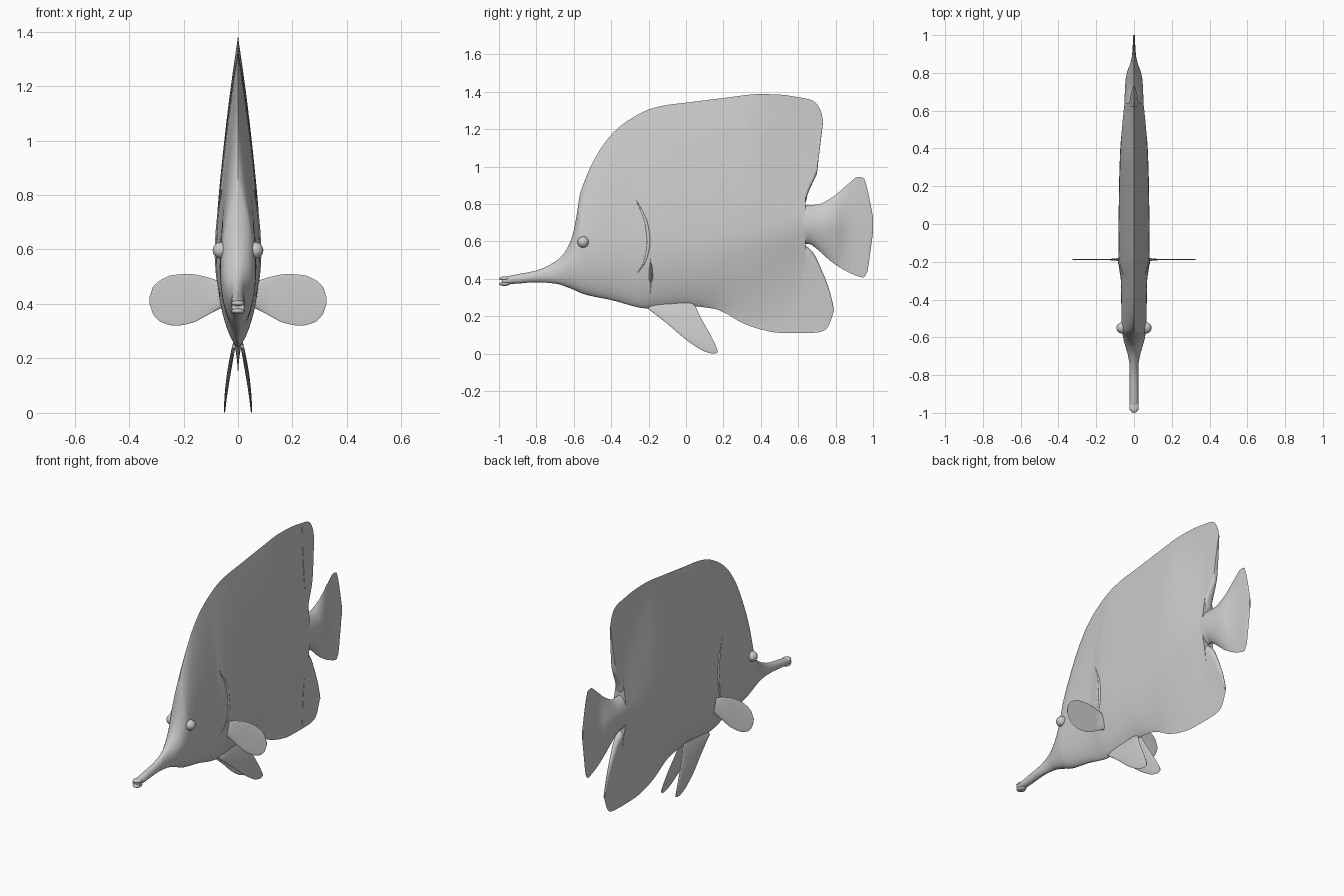
import bpy, bmesh, math
from mathutils import Vector

if "Cube" in bpy.data.objects:
    bpy.data.objects.remove(bpy.data.objects["Cube"])

grey = bpy.data.materials.new("soft_grey")
grey.diffuse_color = (0.6, 0.6, 0.6, 1)
grey.use_nodes = True
grey.node_tree.nodes["Principled BSDF"].inputs["Base Color"].default_value = grey.diffuse_color


def track(keys, y):
    """Smooth interpolation through (y, value) keys without overshoot."""
    if y <= keys[0][0]:
        return keys[0][1]
    if y >= keys[-1][0]:
        return keys[-1][1]
    i = max(k for k in range(len(keys) - 1) if keys[k][0] <= y)

    def slope(k):
        return (keys[k + 1][1] - keys[k][1]) / (keys[k + 1][0] - keys[k][0])

    def tangent(k):
        if k == 0:
            return slope(0)
        if k == len(keys) - 1:
            return slope(k - 1)
        a, b = slope(k - 1), slope(k)
        return 0 if a * b <= 0 else 2 * a * b / (a + b)

    h = keys[i + 1][0] - keys[i][0]
    t = (y - keys[i][0]) / h
    return ((2*t**3 - 3*t**2 + 1) * keys[i][1] + (t**3 - 2*t**2 + t) * h * tangent(i)
            + (3*t**2 - 2*t**3) * keys[i + 1][1] + (t**3 - t**2) * h * tangent(i + 1))


def half_width(part, y, z):
    """Half thickness of a lofted part at (y, z)."""
    top, bot = track(part["top"], y), track(part["bottom"], y)
    mid = min(max(track(part["mid"], y), bot + 1e-4), top - 1e-4)
    if z >= mid:
        u, p, q = (z - mid) / (top - mid), part["up_p"], part["up_q"]
    else:
        u, p, q = (mid - z) / (mid - bot), part["low_p"], part["low_q"]
    u = min(max(u, 0), 1)
    return track(part["width"], y) * max(0, 1 - u ** track(p, y)) ** track(q, y)


def finish(name, bm):
    bmesh.ops.recalc_face_normals(bm, faces=bm.faces[:])
    me = bpy.data.meshes.new(name)
    bm.to_mesh(me)
    bm.free()
    me.materials.append(grey)
    ob = bpy.data.objects.new(name, me)
    bpy.context.collection.objects.link(ob)
    bpy.ops.object.select_all(action='DESELECT')
    ob.select_set(True)
    bpy.context.view_layer.objects.active = ob
    bpy.ops.object.shade_smooth_by_angle(angle=math.radians(45))
    return ob


def loft(name, part, place=lambda x, y, z: (x, y, z), n=56, step=0.012):
    y0, y1 = part["top"][0][0], part["top"][-1][0]
    count = max(4, round((y1 - y0) / step))
    ys = {round(y0 + (y1 - y0) * i / count, 4) for i in range(count + 1)}
    ys |= {k[0] for k in part["top"] + part["bottom"] if y0 <= k[0] <= y1}
    bm, rings = bmesh.new(), []
    for y in sorted(ys):
        top, bot = track(part["top"], y), track(part["bottom"], y)
        ring = []
        for k in range(n):
            a = 2 * math.pi * k / n
            z = (top + bot) / 2 + (top - bot) / 2 * math.cos(a)
            side = 0 if k in (0, n // 2) else (1 if k < n // 2 else -1)
            ring.append(bm.verts.new(place(side * half_width(part, y, z), y, z)))
        rings.append(ring)
    for a, b in zip(rings, rings[1:]):
        for k in range(n):
            j = (k + 1) % n
            bm.faces.new((a[k], a[j], b[j], b[k]))
    bm.faces.new(rings[0])
    bm.faces.new(rings[-1][::-1])
    return finish(name, bm)


def const(v):
    return [(0, v)]


# Body with snout and the main run of the dorsal and anal fins
body = dict(
    top=[(-.985, .408), (-.9, .425), (-.8, .445), (-.7, .492), (-.65, .54), (-.62, .595),
         (-.6, .66), (-.58, .77), (-.57, .84), (-.54, .93), (-.5, 1.02), (-.45, 1.105),
         (-.4, 1.17), (-.35, 1.217), (-.3, 1.253), (-.2, 1.305), (-.1, 1.33), (0, 1.342),
         (.2, 1.367), (.4, 1.388), (.5, 1.385), (.64, 1.365)],
    bottom=[(-.985, .37), (-.9, .375), (-.8, .382), (-.7, .375), (-.62, .35), (-.54, .317),
            (-.4, .287), (-.2, .242), (-.1, .25), (0, .258), (.08, .25), (.15, .24),
            (.2, .222), (.3, .165), (.4, .13), (.5, .112), (.64, .11)],
    mid=[(-.985, .388), (-.8, .412), (-.7, .43), (-.6, .49), (-.5, .53), (-.3, .57),
         (0, .6), (.3, .63), (.64, .69)],
    width=[(-.985, .023), (-.75, .024), (-.7, .031), (-.65, .045), (-.6, .058), (-.55, .065),
           (-.3, .07), (-.22, .08), (-.1, .083), (0, .082), (.3, .077), (.5, .066), (.64, .05)],
    up_p=[(-.7, 2), (-.4, 1.5), (.3, 1.5), (.64, 1.1)],
    up_q=[(-.7, .5), (-.55, .8), (-.3, 1), (.3, 1), (.64, 2.5)],
    low_p=[(.1, 2), (.3, 1.6), (.64, 1.1)],
    low_q=[(-.6, .5), (-.3, .65), (.05, .75), (.3, 1.4), (.64, 2.5)])
loft("body", body, n=72)

# Tail stalk and tail fin
loft("tail_fin", dict(
    top=[(.56, .75), (.64, .795), (.7, .797), (.78, .835), (.87, .91), (.92, .945),
         (.95, .94), (.97, .88), (.985, .81), (1, .73)],
    bottom=[(.56, .63), (.62, .588), (.66, .586), (.7, .56), (.78, .49), (.88, .43),
            (.95, .408), (.97, .44), (.985, .54), (1, .65)],
    mid=const(.69),
    width=[(.56, .04), (.64, .05), (.75, .046), (.8, .038), (.85, .02), (.9, .01), (1, .004)],
    up_p=[(.64, 2), (.85, 1.4)], up_q=[(.64, .6), (.85, 1)],
    low_p=[(.64, 2), (.85, 1.4)], low_q=[(.64, .6), (.85, 1)]))

# Overhanging rear lobes of the dorsal and anal fins
lobe = dict(up_p=const(1), up_q=const(1.6), low_p=const(2), low_q=const(.5))
loft("dorsal_fin_lobe", dict(
    lobe,
    top=[(.62, 1.367), (.66, 1.36), (.69, 1.345), (.715, 1.31), (.726, 1.28), (.732, 1.25)],
    bottom=[(.62, .79), (.64, .81), (.65, .85), (.68, .92), (.7, .965), (.71, 1.05),
            (.72, 1.13), (.732, 1.23)],
    mid=[(.62, .82), (.65, .88), (.7, 1), (.732, 1.24)],
    width=[(.62, .03), (.65, .024), (.7, .014), (.732, .003)]), step=.006)
loft("anal_fin_lobe", dict(
    lobe, low_p=const(1), low_q=const(1.6), up_p=const(2), up_q=const(.5),
    top=[(.62, .59), (.64, .578), (.68, .54), (.72, .46), (.76, .36), (.78, .29), (.79, .24)],
    bottom=[(.62, .11), (.7, .113), (.74, .125), (.76, .145), (.775, .18), (.79, .225)],
    mid=[(.62, .56), (.68, .5), (.72, .42), (.76, .32), (.79, .23)],
    width=[(.62, .026), (.7, .015), (.79, .004)]), step=.006)

# Upper and lower lips
for name, z in (("upper_lip", .402), ("lower_lip", .3735)):
    bm = bmesh.new()
    bmesh.ops.create_uvsphere(bm, u_segments=20, v_segments=12, radius=1)
    for v in bm.verts:
        v.co = Vector((v.co.x * .025, v.co.y * .03 - .97, v.co.z * .011 + z))
    finish(name, bm)

flat = dict(up_p=const(2), up_q=const(.5), low_p=const(2), low_q=const(.5))
pectoral = dict(
    flat,
    top=[(.06, .48), (.12, .5), (.18, .51), (.24, .506), (.28, .49), (.31, .465), (.325, .425)],
    bottom=[(.06, .385), (.11, .36), (.17, .33), (.23, .32), (.28, .332), (.31, .36), (.325, .4)],
    mid=const(.42), width=[(.06, .012), (.12, .004), (.325, .002)])
pelvic = dict(
    flat,
    top=[(-.2, .25), (-.1, .28), (0, .28), (.05, .255), (.07, .21), (.12, .12), (.16, .04),
         (.168, .02)],
    bottom=[(-.2, .238), (-.1, .16), (0, .075), (.05, .04), (.1, .012), (.15, 0), (.168, .008)],
    mid=[(-.2, .24), (-.1, .22), (0, .17), (.07, .12), (.168, .015)],
    width=[(-.2, .006), (0, .007), (.168, .003)])

for side, s in (("left", -1), ("right", 1)):
    # Pectoral fin standing straight out to the side
    loft("pectoral_fin_" + side, pectoral, lambda x, y, z: (s * y, x - .188, z), n=32)

    # Pelvic fin splaying outward as it drops
    loft("pelvic_fin_" + side, pelvic, lambda x, y, z: (
        x + s * (.010 + .039 * (1 - min(1, max(0, z) / .27) ** 1.5)), y, z), n=32)

    # Eye
    bm = bmesh.new()
    bmesh.ops.create_uvsphere(bm, u_segments=24, v_segments=16, radius=.03)
    bmesh.ops.translate(bm, verts=bm.verts[:], vec=(s * .063, -.55, .597))
    finish("eye_" + side, bm)

    # Gill edge, a thin tapered ridge lying on the body surface
    bm, rings = bmesh.new(), []
    for i in range(25):
        t = i / 24
        z = .82 - .39 * t
        y = track([(.43, -.26), (.5, -.218), (.6, -.2), (.7, -.213), (.82, -.265)], z)
        r = .002 + .007 * math.sin(math.pi * t)
        x = half_width(body, y, z)
        rings.append([bm.verts.new((s * (x + .6 * r * math.sin(a)), y + r * math.cos(a), z))
                      for a in (2 * math.pi * k / 10 for k in range(10))])
    for a, b in zip(rings, rings[1:]):
        for k in range(10):
            bm.faces.new((a[k], a[(k + 1) % 10], b[(k + 1) % 10], b[k]))
    bm.faces.new(rings[0])
    bm.faces.new(rings[-1][::-1])
    finish("gill_edge_" + side, bm)
